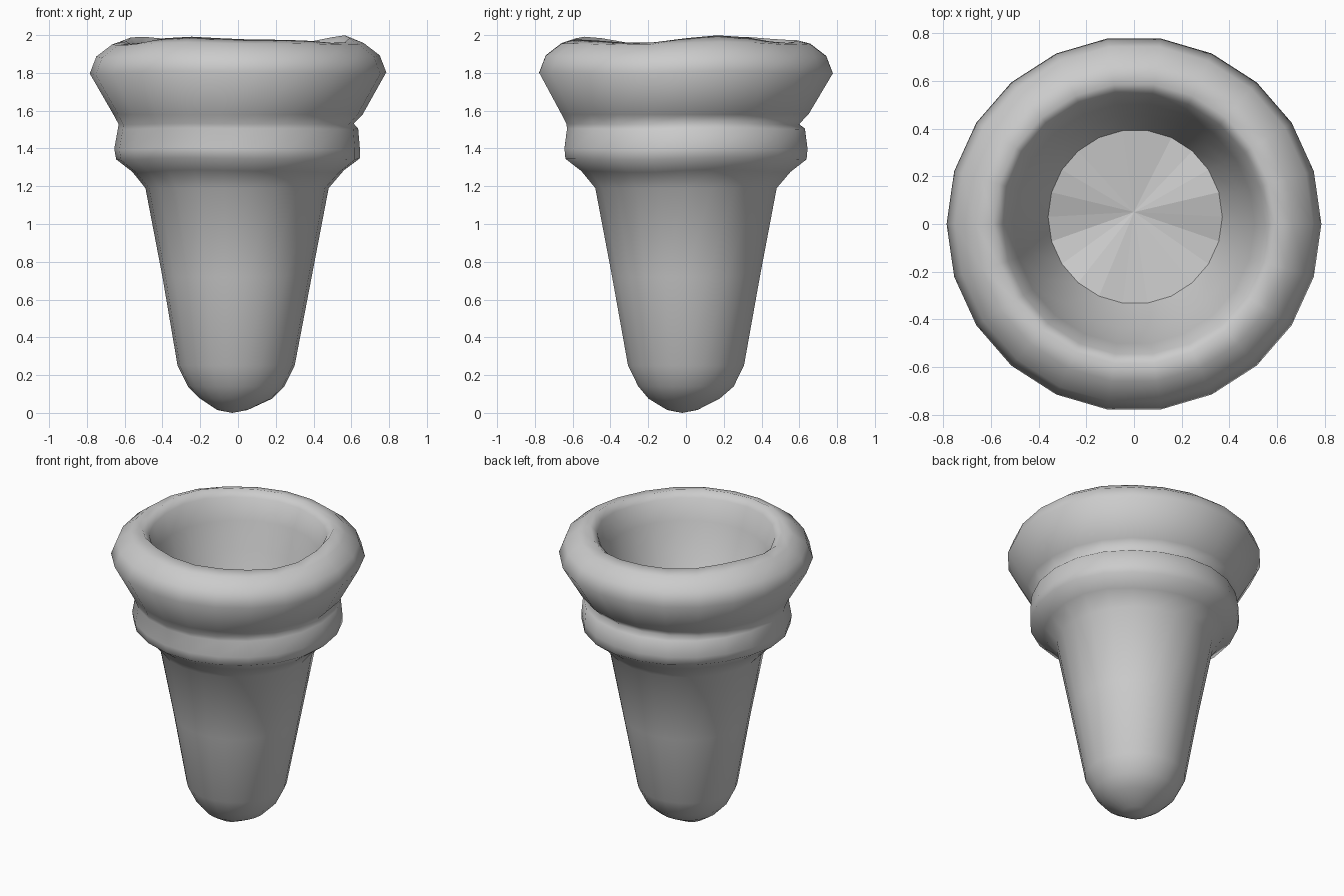
import bpy, bmesh, math

if "Cube" in bpy.data.objects:
    bpy.data.objects.remove(bpy.data.objects["Cube"])

SIDES = 22

def ring(bm, r, z, cx=0.0, cy=0.0, wobble=0.0):
    """One ring of the turned body, optionally shifted and slightly uneven in height."""
    out = []
    for i in range(SIDES):
        a = 2 * math.pi * i / SIDES
        dz = wobble * (math.sin(3 * a + 0.6) + 0.6 * math.sin(5 * a))
        out.append(bm.verts.new((cx + r * math.cos(a), cy + r * math.sin(a), z + dz)))
    return out

def bridge(bm, a, b):
    for i in range(SIDES):
        j = (i + 1) % SIDES
        bm.faces.new((a[i], a[j], b[j], b[i])).smooth = True

def fan(bm, loop, centre, up, smooth):
    c = bm.verts.new(centre)
    for i in range(SIDES):
        j = (i + 1) % SIDES
        f = (loop[i], loop[j], c) if up else (loop[j], loop[i], c)
        bm.faces.new(f).smooth = smooth

def finish(bm, name):
    me = bpy.data.meshes.new(name)
    bm.to_mesh(me)
    bm.free()
    bpy.context.collection.objects.link(bpy.data.objects.new(name, me))

# radius, height, x shift, y shift, height wobble
profile = [
    # rounded tip and tapered stem
    (0.08, 0.015, -0.03, -0.02, 0), (0.19, 0.075, -0.01, -0.01, 0),
    (0.255, 0.14, -0.01, 0, 0), (0.31, 0.25, -0.01, 0, 0),
    (0.395, 0.72, -0.005, 0, 0), (0.485, 1.19, -0.005, 0, 0),
    # collar, with its ledge deeper at the back
    (0.56, 1.28, 0, 0, 0.006), (0.645, 1.345, 0, 0, 0.005),
    (0.65, 1.40, -0.005, 0, 0.004), (0.636, 1.505, 0, 0, 0.003),
    (0.622, 1.53, -0.01, -0.018, 0.003),
    # flared rim
    (0.66, 1.58, 0, -0.005, 0), (0.785, 1.80, 0, 0, 0.006), (0.75, 1.89, 0, 0, 0.006),
    (0.665, 1.955, 0, 0, 0.006), (0.59, 1.975, 0, 0, 0.015), (0.55, 1.935, 0, 0, 0.008),
    # inner wall of the cup
    (0.505, 1.80, 0, 0, 0), (0.45, 1.62, 0, 0.01, 0), (0.365, 1.43, 0.005, 0.03, 0.02),
]

bm = bmesh.new()
rings = [ring(bm, *p) for p in profile]
for a, b in zip(rings, rings[1:]):
    bridge(bm, a, b)
fan(bm, rings[0], (-0.03, -0.02, 0.0), False, True)
finish(bm, "plug_body")

# faceted, slightly uneven cup floor
bm = bmesh.new()
fan(bm, ring(bm, *profile[-1]), (0.0, 0.05, 1.40), True, False)
finish(bm, "cup_floor")
